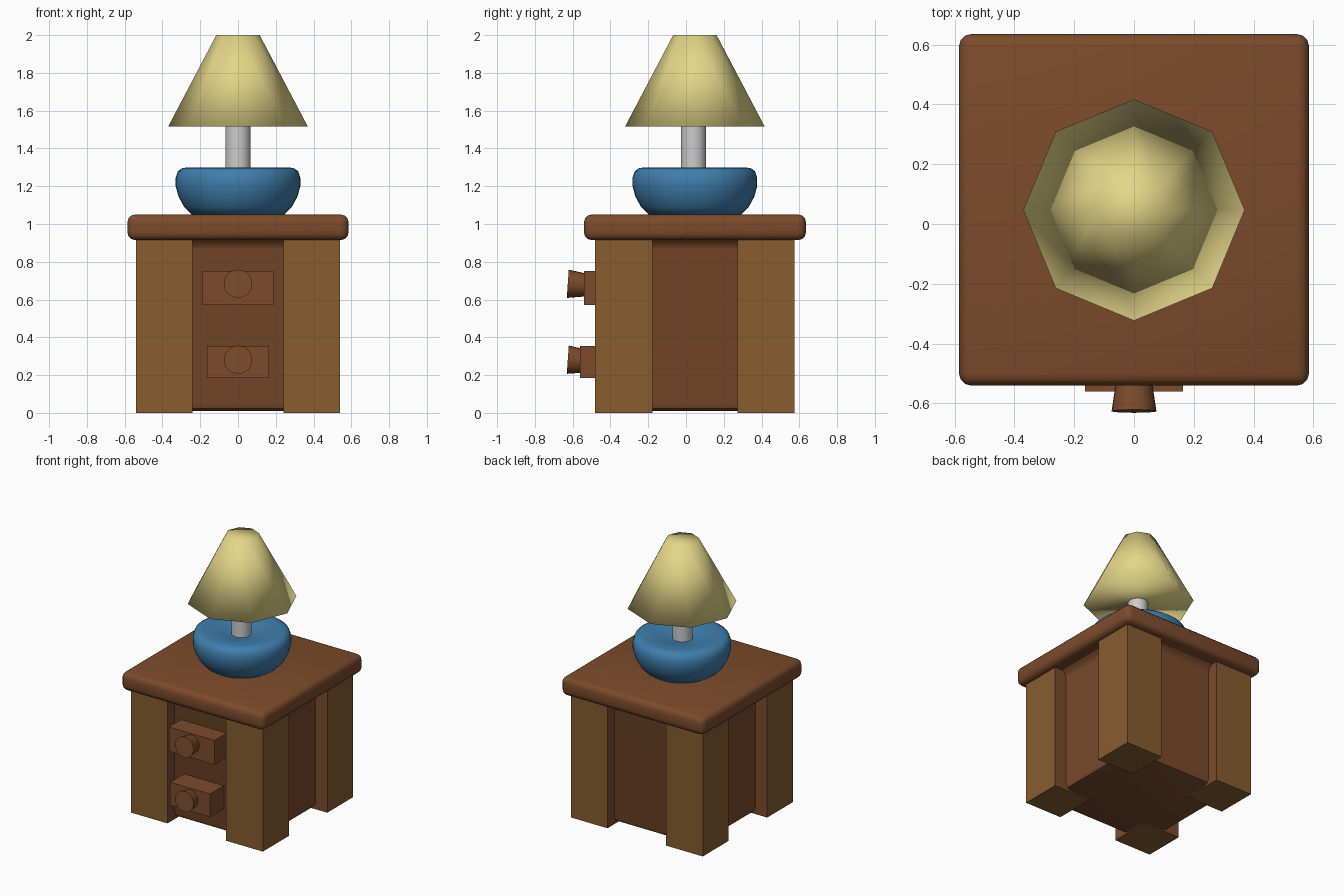
import bpy, bmesh, math
from mathutils import Matrix, Vector

if "Cube" in bpy.data.objects:
    bpy.data.objects.remove(bpy.data.objects["Cube"])

CY = 0.047  # centre of the cabinet and lamp in y


def material(name, rgb):
    m = bpy.data.materials.new(name)
    m.diffuse_color = (*rgb, 1)
    m.use_nodes = True
    m.node_tree.nodes["Principled BSDF"].inputs["Base Color"].default_value = m.diffuse_color
    return m


BROWN = material("brown wood", (0.20, 0.07, 0.025))
TAN = material("tan wood", (0.24, 0.11, 0.028))
BLUE = material("blue glaze", (0.05, 0.21, 0.42))
CREAM = material("cream cloth", (0.78, 0.67, 0.25))


def finish(bm, name, mats=(), smooth=None):
    bmesh.ops.recalc_face_normals(bm, faces=bm.faces[:])
    me = bpy.data.meshes.new(name)
    bm.to_mesh(me)
    bm.free()
    for m in mats:
        me.materials.append(m)
    ob = bpy.data.objects.new(name, me)
    bpy.context.collection.objects.link(ob)
    if smooth is not None:
        bpy.ops.object.select_all(action='DESELECT')
        ob.select_set(True)
        bpy.context.view_layer.objects.active = ob
        bpy.ops.object.shade_smooth_by_angle(angle=math.radians(smooth))
    return ob


def box_bm(lo, hi):
    lo, hi = Vector(lo), Vector(hi)
    bm = bmesh.new()
    bmesh.ops.create_cube(bm, size=1, matrix=Matrix.Translation((lo + hi) / 2)
                          @ Matrix.Diagonal((*(hi - lo), 1)))
    return bm


def cone(name, sides, r1, r2, depth, matrix, mats=(), smooth=40):
    bm = bmesh.new()
    bmesh.ops.create_cone(bm, cap_ends=True, segments=sides, radius1=r1,
                          radius2=r2, depth=depth, matrix=matrix)
    return finish(bm, name, mats, smooth)


# Tabletop with rounded edges
bm = box_bm((-0.585, -0.54, 0.915), (0.585, 0.635, 1.05))
bmesh.ops.bevel(bm, geom=bm.edges[:], offset=0.04, segments=3, profile=0.5,
                affect='EDGES')
finish(bm, "tabletop", [BROWN], 40)

# Cabinet body: rounded in at the bottom, flared out under the tabletop
bm = bmesh.new()
rings = []
for z, h in ((0.01, 0.405), (0.022, 0.433), (0.05, 0.445),
             (0.865, 0.445), (0.9, 0.457), (0.92, 0.485)):
    rings.append([bm.verts.new((sx * h, CY + sy * h, z))
                  for sx, sy in ((-1, -1), (1, -1), (1, 1), (-1, 1))])
for a, b in zip(rings, rings[1:]):
    for i in range(4):
        j = (i + 1) % 4
        bm.faces.new((a[i], a[j], b[j], b[i]))
bm.faces.new(rings[0])
bm.faces.new(rings[-1])
finish(bm, "cabinet_body", [BROWN], 40)

# Corner legs: tan outside, brown on the sides facing the panels
for xn, sx in (("left", -1), ("right", 1)):
    for yn, sy in (("front", -1), ("back", 1)):
        xs = sorted((sx * 0.24, sx * 0.54))
        ys = sorted((CY + sy * 0.225, CY + sy * 0.528))
        bm = box_bm((xs[0], ys[0], 0), (xs[1], ys[1], 0.92))
        bm.normal_update()
        for f in bm.faces:
            if f.normal.x * sx < -0.5 or f.normal.y * sy < -0.5:
                f.material_index = 1
        finish(bm, f"{yn}_{xn}_leg", [TAN, BROWN])

# Drawers with flared, slightly tilted knobs
for name, half, z0, z1, y, kz in (("upper", 0.187, 0.57, 0.75, -0.54, 0.68),
                                  ("lower", 0.163, 0.185, 0.355, -0.56, 0.278)):
    finish(box_bm((-half, y, z0), (half, -0.38, z1)), name + "_drawer", [BROWN])
    cone(name + "_knob", 24, 0.06, 0.075, 0.1,
         Matrix.Translation((0, -0.576, kz))
         @ Matrix.Rotation(math.radians(86), 4, 'X'), [BROWN])

# Lamp base: turned profile with a shallow dip around the pole
profile = [(0, 1.045), (0.24, 1.045), (0.285, 1.09), (0.315, 1.145),
           (0.33, 1.2), (0.33, 1.245), (0.318, 1.28), (0.295, 1.296),
           (0.26, 1.3), (0.19, 1.296), (0.13, 1.283), (0.08, 1.27), (0, 1.265)]
bm = bmesh.new()
verts = [bm.verts.new((r, CY, z)) for r, z in profile]
edges = [bm.edges.new(p) for p in zip(verts, verts[1:])]
bmesh.ops.spin(bm, geom=verts + edges, cent=(0, CY, 0), axis=(0, 0, 1),
               angle=math.tau, steps=40)
bmesh.ops.remove_doubles(bm, verts=bm.verts[:], dist=0.0005)
finish(bm, "lamp_base", [BLUE], 60)

# Lamp pole
cone("lamp_pole", 32, 0.067, 0.067, 0.29,
     Matrix.Translation((0, CY - 0.007, 1.385)))

# Eight-sided lampshade, smooth all over
cone("lampshade", 8, 0.37, 0.115, 0.485,
     Matrix.Translation((0, CY, 1.7575)), [CREAM], 180)
